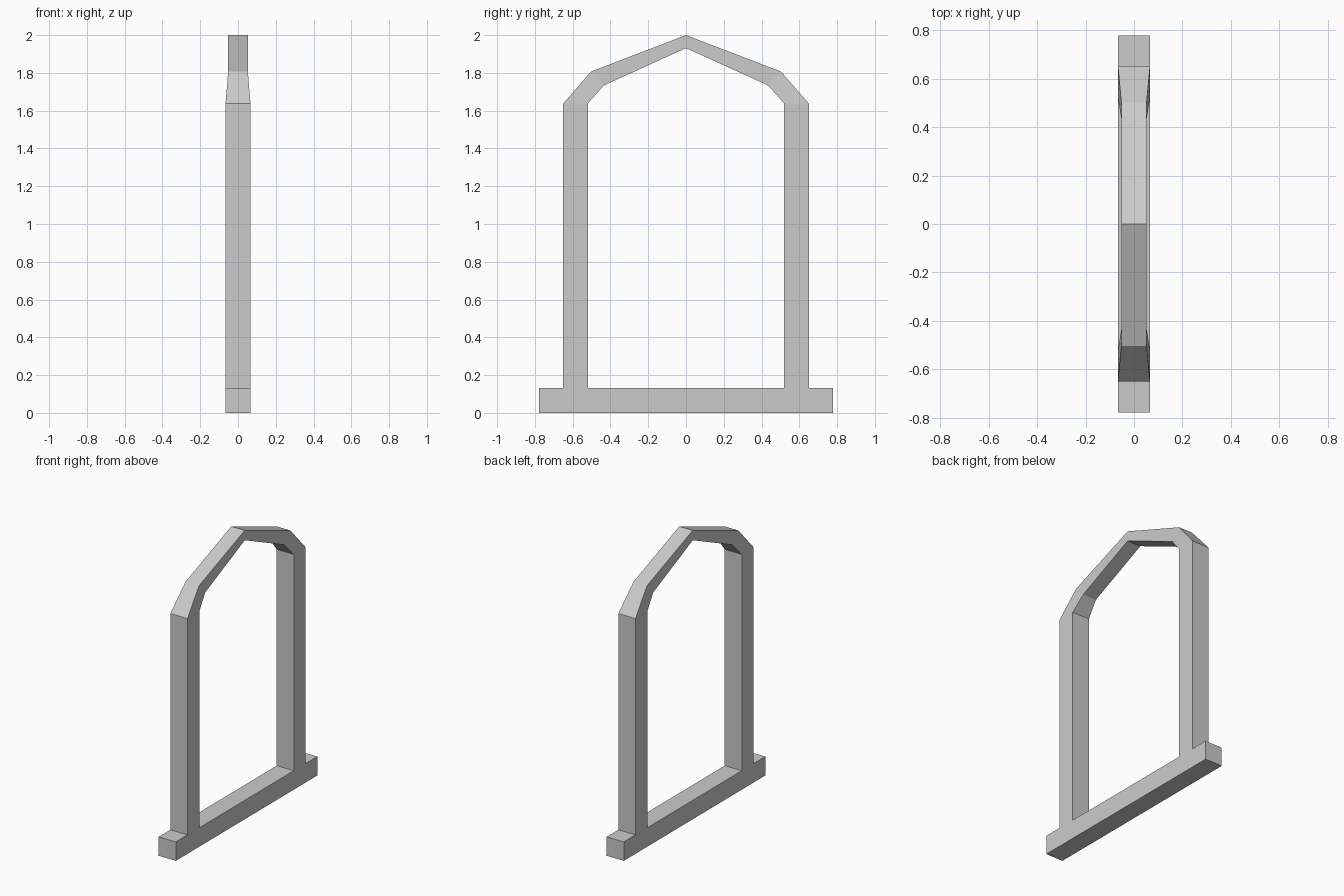
import bpy
import bmesh
from mathutils import Matrix

if "Cube" in bpy.data.objects:
    bpy.data.objects.remove(bpy.data.objects["Cube"])

HALF_W = 0.066      # half thickness of base and posts
TIP_W = 0.052       # half thickness of the slimmer arch
BASE_H = 0.132
BASE_L = 1.556


def make_object(name, bm):
    mesh = bpy.data.meshes.new(name)
    bm.to_mesh(mesh)
    bm.free()
    obj = bpy.data.objects.new(name, mesh)
    bpy.context.collection.objects.link(obj)
    return obj


# Base beam lying along y
bm = bmesh.new()
bmesh.ops.create_cube(bm, size=1, matrix=Matrix.Translation((0, 0, BASE_H / 2))
                      @ Matrix.Diagonal((2 * HALF_W, BASE_L, BASE_H, 1)))
make_object("base_beam", bm)

# Post and arch: half swept from base to apex (outer yz, inner yz, half thickness)
stations = [
    ((0.650, BASE_H), (0.520, BASE_H), HALF_W),
    ((0.650, 1.638), (0.520, 1.638), HALF_W),
    ((0.503, 1.807), (0.434, 1.734), TIP_W),
    ((0.0, 2.0), (0.0, 1.931), TIP_W),
]
bm = bmesh.new()
rings = [[bm.verts.new((x, *p)) for x, p in
          ((-w, outer), (w, outer), (w, inner), (-w, inner))]
         for outer, inner, w in stations]
for low, high in zip(rings, rings[1:]):
    for i in range(4):
        j = (i + 1) % 4
        bm.faces.new((low[i], high[i], high[j], low[j]))
frame = make_object("arched_frame", bm)

# Mirror to the other side, joined at the apex
mirror = frame.modifiers.new("Mirror", 'MIRROR')
mirror.use_axis = (False, True, False)
mirror.use_clip = True
